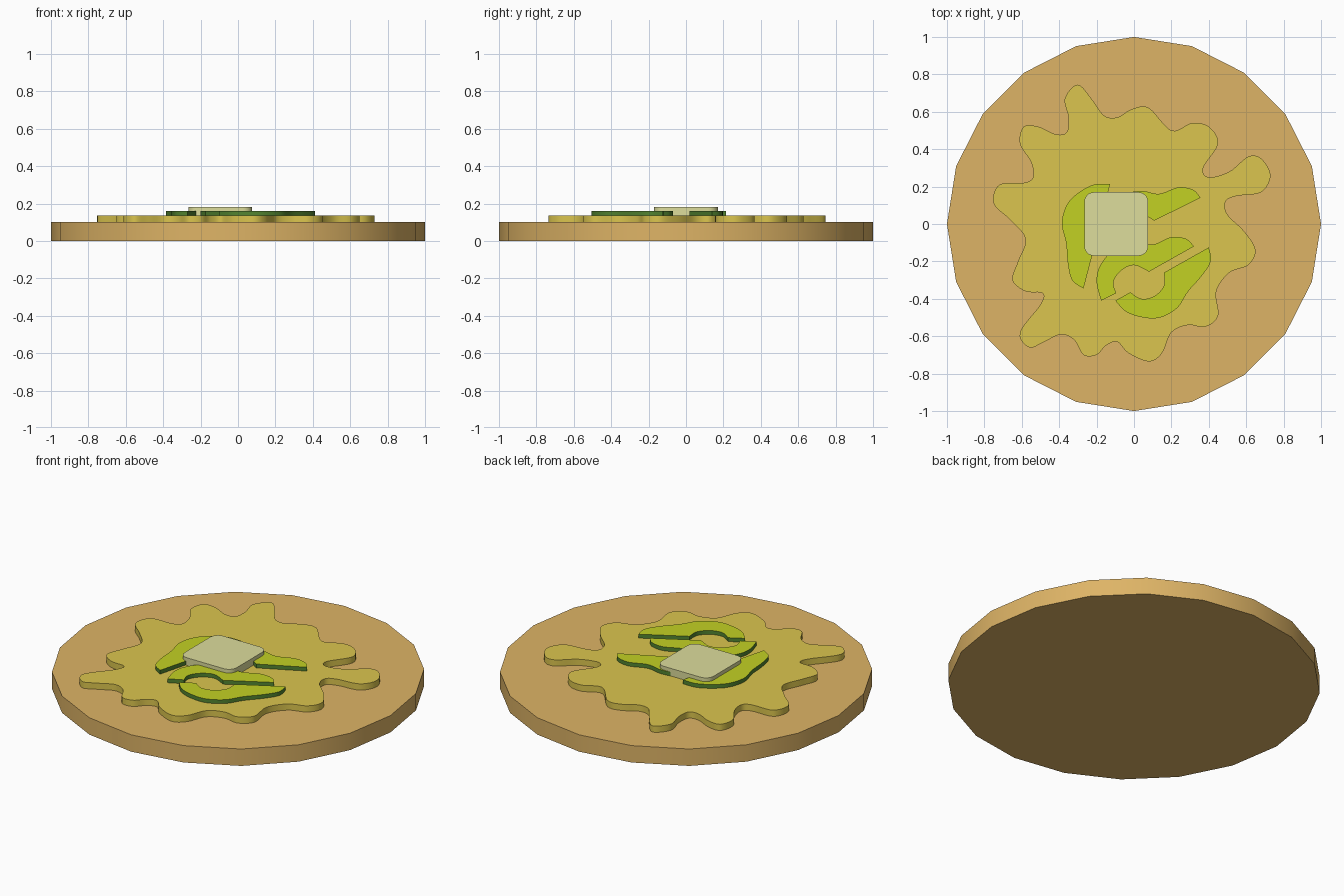
import bpy, bmesh, math
from mathutils import Matrix, Vector

cube = bpy.data.objects.get("Cube")
if cube:
    bpy.data.objects.remove(cube, do_unlink=True)


def material(name, r, g, b):
    """Flat colour given as display values, stored as linear."""
    linear = [((c / 255 + 0.055) / 1.055) ** 2.4 for c in (r, g, b)] + [1]
    mat = bpy.data.materials.new(name)
    mat.use_nodes = True
    mat.diffuse_color = linear
    mat.node_tree.nodes["Principled BSDF"].inputs["Base Color"].default_value = linear
    return mat


crust = material("baked dough", 222, 180, 102)
sauce = material("golden sauce", 219, 197, 78)
flesh = material("pepper flesh", 194, 209, 35)
skin = material("pepper skin", 82, 132, 48)
cream = material("pale cream", 221, 221, 156)


def spline(points, closed=False, steps=6):
    """Smooth curve through points given in hundredths."""
    pts = [Vector(p) / 100 for p in points]
    n = len(pts)
    pick = (lambda i: pts[i % n]) if closed else (lambda i: pts[max(0, min(n - 1, i))])
    out = []
    for i in range(n if closed else n - 1):
        a, b, c, d = (pick(i + k) for k in (-1, 0, 1, 2))
        for s in range(steps):
            t = s / steps
            out.append(b + (c - a) * t / 2 + (a * 2 - b * 5 + c * 4 - d) * t * t / 2
                       + (b * 3 - a - c * 3 + d) * t ** 3 / 2)
    return out if closed else out + [pts[-1]]


def slab(name, outline, bottom, top, top_mat, side_mat=None):
    """Extrude a flat outline between two heights."""
    bm = bmesh.new()
    base = bm.faces.new([bm.verts.new((p.x, p.y, bottom)) for p in outline])
    grown = bmesh.ops.extrude_face_region(bm, geom=[base], use_keep_orig=True)["geom"]
    lifted = [v for v in grown if isinstance(v, bmesh.types.BMVert)]
    bmesh.ops.translate(bm, verts=lifted, vec=(0, 0, top - bottom))
    bmesh.ops.recalc_face_normals(bm, faces=bm.faces)
    bm.normal_update()
    for f in bm.faces:
        f.material_index = int(side_mat is not None and f.normal.z < 0.5)
    mesh = bpy.data.meshes.new(name)
    bm.to_mesh(mesh)
    bm.free()
    for mat in (top_mat, side_mat):
        if mat:
            mesh.materials.append(mat)
    obj = bpy.data.objects.new(name, mesh)
    bpy.context.collection.objects.link(obj)
    bpy.ops.object.select_all(action="DESELECT")
    obj.select_set(True)
    bpy.context.view_layer.objects.active = obj
    bpy.ops.object.shade_smooth_by_angle(angle=math.radians(45))
    return obj


def arc(cx, cy, radius, start, sweep, count):
    angles = [math.radians(start + sweep * i / count) for i in range(count + 1)]
    return [Vector((cx + radius * math.cos(a), cy + radius * math.sin(a))) for a in angles]


def moved(outline, turn, pivot, target):
    """Rotate an outline about a pivot and carry the pivot to a target."""
    rot = Matrix.Rotation(math.radians(turn), 2)
    return [rot @ (p - Vector(pivot)) + Vector(target) for p in outline]


# Round base with twenty sides
slab("crust_base", arc(0, 0, 1, 0, 360, 20)[:-1], 0, 0.1, crust)

# Spread with a wavy, splashed edge, one row per lobe
splash = [
    (-30, 74.5), (-37, 67), (-35, 57), (-36, 49), (-42, 48),
    (-51, 52), (-59, 52), (-61, 43), (-55, 33), (-54, 25), (-59, 22),
    (-72, 21), (-75, 11), (-66, 2), (-58, -8),
    (-62, -20), (-65, -30), (-58, -36), (-49, -37), (-50, -43),
    (-61, -58), (-56, -66), (-48, -63), (-39, -59), (-32, -62),
    (-27, -70), (-20, -70), (-15, -65), (-9, -63),
    (-3, -69), (8, -73.5), (15, -69), (20, -58), (29, -54),
    (38, -55), (45, -49), (44, -36), (51, -26),
    (61, -22), (65, -14), (59, -4), (50, 5), (49, 12), (55, 15),
    (68, 17), (73, 26), (68, 35), (61, 36), (51, 28), (40, 25), (37, 30),
    (45, 43), (40, 52), (31, 54), (20, 50),
    (8, 62), (-1, 61.5), (-9, 57), (-16, 58), (-22, 66),
]
slab("sauce_layer", spline(splash, closed=True), 0.095, 0.137, sauce)

# Two halves of a cut pepper ring: outer curve, then inner curve
upper_half = (
    spline([(32, -12), (28, -8), (20, -7), (10, -11), (0, -10),
            (-10, -13), (-18, -22), (-20, -31), (-17.5, -41)])
    + spline([(-9.5, -37), (-11, -31), (-7, -25), (0, -22), (8, -25.5)]))
lower_half = (
    spline([(40, -12.5), (41, -20), (36, -28), (29, -36), (23, -45),
            (14, -50), (5, -50), (-4, -47), (-10, -41)])
    + spline([(-2, -36.5), (4, -40), (11, -38.5), (16, -33), (16, -26)]))
peppers = {
    "pepper_front_upper": upper_half,
    "pepper_front_lower": lower_half,
    "pepper_back": moved(upper_half, -3, (0.32, -0.12), (0.355, 0.14)),
    "pepper_side": moved(lower_half, -134, (0.40, -0.125), (-0.27, -0.345)),
}
for name, outline in peppers.items():
    slab(name, outline, 0.13, 0.16, flesh, skin)

# Square pat with rounded corners on top
corners = [(0.025, 0.12), (-0.215, 0.12), (-0.215, -0.12), (0.025, -0.12)]
pat = [p for i, (x, y) in enumerate(corners) for p in arc(x, y, 0.05, 90 * i, 90, 6)]
slab("cream_pat", pat, 0.132, 0.182, cream)
